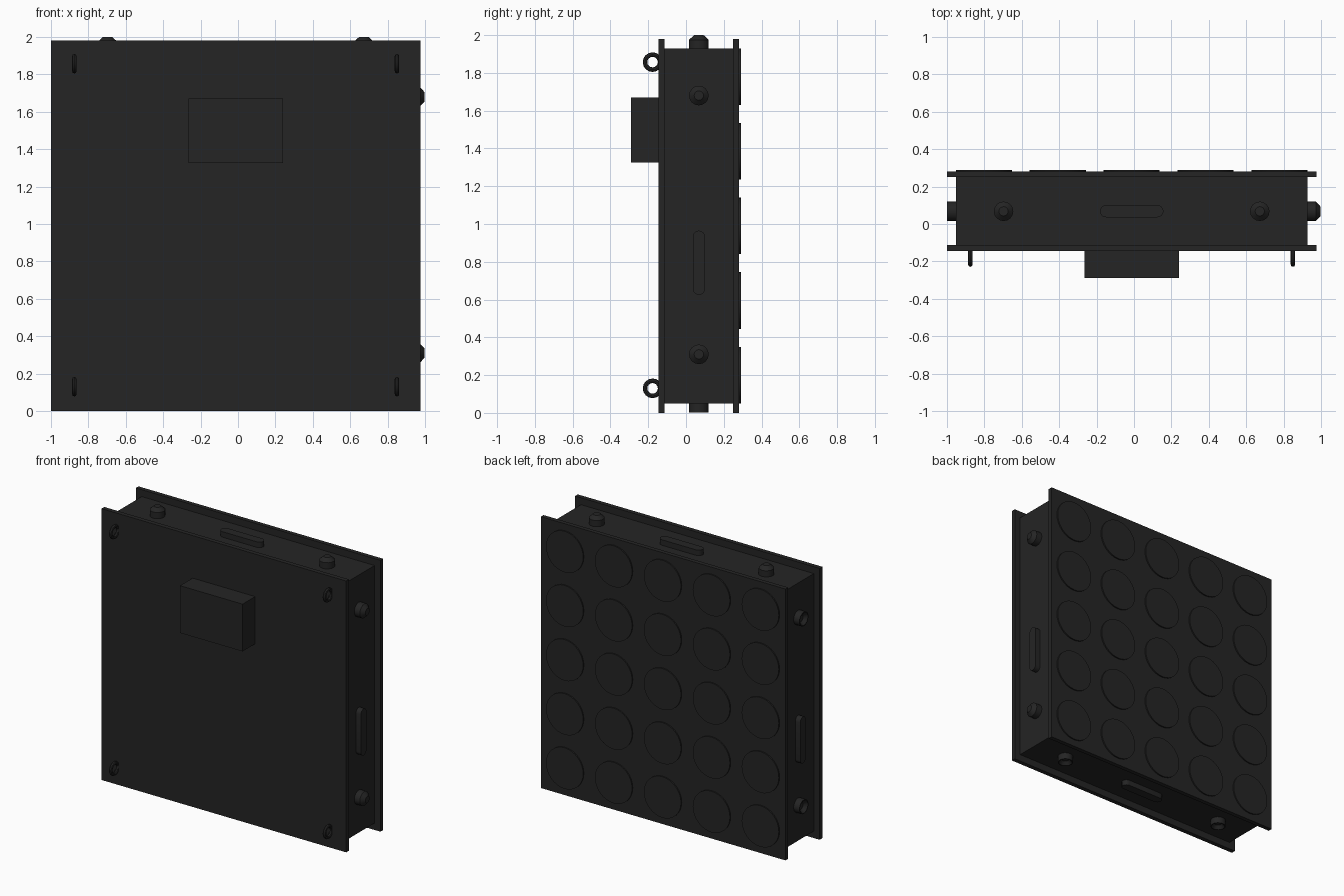
import bpy, bmesh, math
from mathutils import Vector, Matrix

cube = bpy.data.objects.get("Cube")
if cube:
    bpy.data.objects.remove(cube, do_unlink=True)

black = bpy.data.materials.new("matte_black")
black.use_nodes = True
COLOUR = (0.018, 0.018, 0.018, 1)
black.diffuse_color = COLOUR
bsdf = black.node_tree.nodes["Principled BSDF"]
bsdf.inputs["Base Color"].default_value = COLOUR
bsdf.inputs["Roughness"].default_value = 0.7

CX, CY, CZ = -0.0125, 0.068, 0.99   # centre of the housing
CORE = 0.94                         # half width of the housing
PITCH = 0.395                       # spacing of the discs


def finish(name, bm, matrix=Matrix(), smooth=False):
    bmesh.ops.recalc_face_normals(bm, faces=bm.faces)
    mesh = bpy.data.meshes.new(name)
    bm.to_mesh(mesh)
    bm.free()
    mesh.transform(matrix)
    mesh.materials.append(black)
    obj = bpy.data.objects.new(name, mesh)
    bpy.context.collection.objects.link(obj)
    if smooth:
        bpy.context.view_layer.objects.active = obj
        obj.select_set(True)
        bpy.ops.object.shade_smooth_by_angle(angle=math.radians(35))
        obj.select_set(False)
    return obj


def box(name, low, high):
    low, high = Vector(low), Vector(high)
    bm = bmesh.new()
    bmesh.ops.create_cube(bm, size=1)
    size = high - low
    finish(name, bm, Matrix.Translation((low + high) / 2) @ Matrix.Diagonal(size).to_4x4())


def lathe(name, profile, matrix, sides=16):
    """Spin (radius, height) points about z and close the end."""
    bm = bmesh.new()
    rings = [[bm.verts.new((r * math.cos(a), r * math.sin(a), h))
              for a in (math.tau * i / sides for i in range(sides))] for r, h in profile]
    for a, b in zip(rings, rings[1:]):
        for i in range(sides):
            j = (i + 1) % sides
            bm.faces.new((a[i], a[j], b[j], b[i]))
    bm.faces.new(rings[0])
    bm.faces.new(rings[-1])
    finish(name, bm, matrix, smooth=True)


def bar(name, matrix, length=0.34, radius=0.032, height=0.04):
    """Raised bar with rounded ends, long along x."""
    bm = bmesh.new()
    half = length / 2 - radius
    outline = []
    for side, start in ((1, -90), (-1, 90)):
        for i in range(9):
            a = math.radians(start + i * 22.5)
            outline.append(bm.verts.new((side * half + radius * math.cos(a), radius * math.sin(a), 0)))
    face = bm.faces.new(outline)
    top = bmesh.ops.extrude_face_region(bm, geom=[face])["geom"]
    bmesh.ops.translate(bm, vec=(0, 0, height), verts=[v for v in top if isinstance(v, bmesh.types.BMVert)])
    finish(name, bm, matrix, smooth=True)


# Housing, front and back plates, control box
box("housing", (CX - CORE, -0.12, CZ - CORE), (CX + CORE, 0.255, CZ + CORE))
box("front_plate", (-1, -0.145, 0), (0.975, -0.113, 1.98))
box("back_plate", (-1, 0.25, 0), (0.975, 0.281, 1.98))
box("control_box", (-0.265, -0.29, 1.325), (0.24, -0.14, 1.67))

# Grid of thin discs on the back
for row in range(5):
    for col in range(5):
        place = Matrix.Translation((CX + (col - 2) * PITCH, 0.28, CZ + (row - 2) * PITCH))
        lathe("back_disc", [(0.15, 0), (0.15, 0.01)], place @ Matrix.Rotation(-math.pi / 2, 4, 'X'), 32)

# Pegs on two sides, matching sockets on the opposite sides
PEG = [(0.052, -0.01), (0.052, 0.045), (0.025, 0.07)]
SOCKET = [(0.052, -0.01), (0.052, 0.0475), (0.046, 0.0475), (0.025, 0.023)]
to_left = Matrix.Rotation(math.pi / 2, 4, 'Y')
to_right = Matrix.Rotation(-math.pi / 2, 4, 'Y')
flip = Matrix.Rotation(math.pi, 4, 'X')
for offset in (-0.685, 0.685):
    up_down, side = CX + offset, CZ + 0.005 + offset
    lathe("top_peg", PEG, Matrix.Translation((up_down, CY, CZ + CORE)))
    lathe("bottom_socket", SOCKET, Matrix.Translation((up_down, CY, CZ - CORE)) @ flip)
    lathe("left_peg", PEG, Matrix.Translation((CX + CORE, CY, side)) @ to_left)
    lathe("right_socket", SOCKET, Matrix.Translation((CX - CORE, CY, side)) @ to_right)

# Connector bars
bar("top_bar", Matrix.Translation((CX, CY, CZ + CORE)))
bar("bottom_bar", Matrix.Translation((CX, CY, CZ - CORE)) @ flip)
bar("left_bar", Matrix.Translation((CX + CORE, CY, 0.795)) @ to_left)
bar("right_bar", Matrix.Translation((CX - CORE, CY, 0.795)) @ to_right)

# Hanging rings on the front corners
for x in (-0.875, 0.85):
    for z in (0.13, 1.857):
        bpy.ops.mesh.primitive_torus_add(major_radius=0.04, minor_radius=0.012, major_segments=16,
                                         minor_segments=8, location=(x, -0.177, z),
                                         rotation=(0, math.pi / 2, 0))
        ring = bpy.context.object
        ring.name = "hanging_ring"
        ring.data.materials.append(black)
        bpy.ops.object.shade_smooth_by_angle()
        ring.select_set(False)
